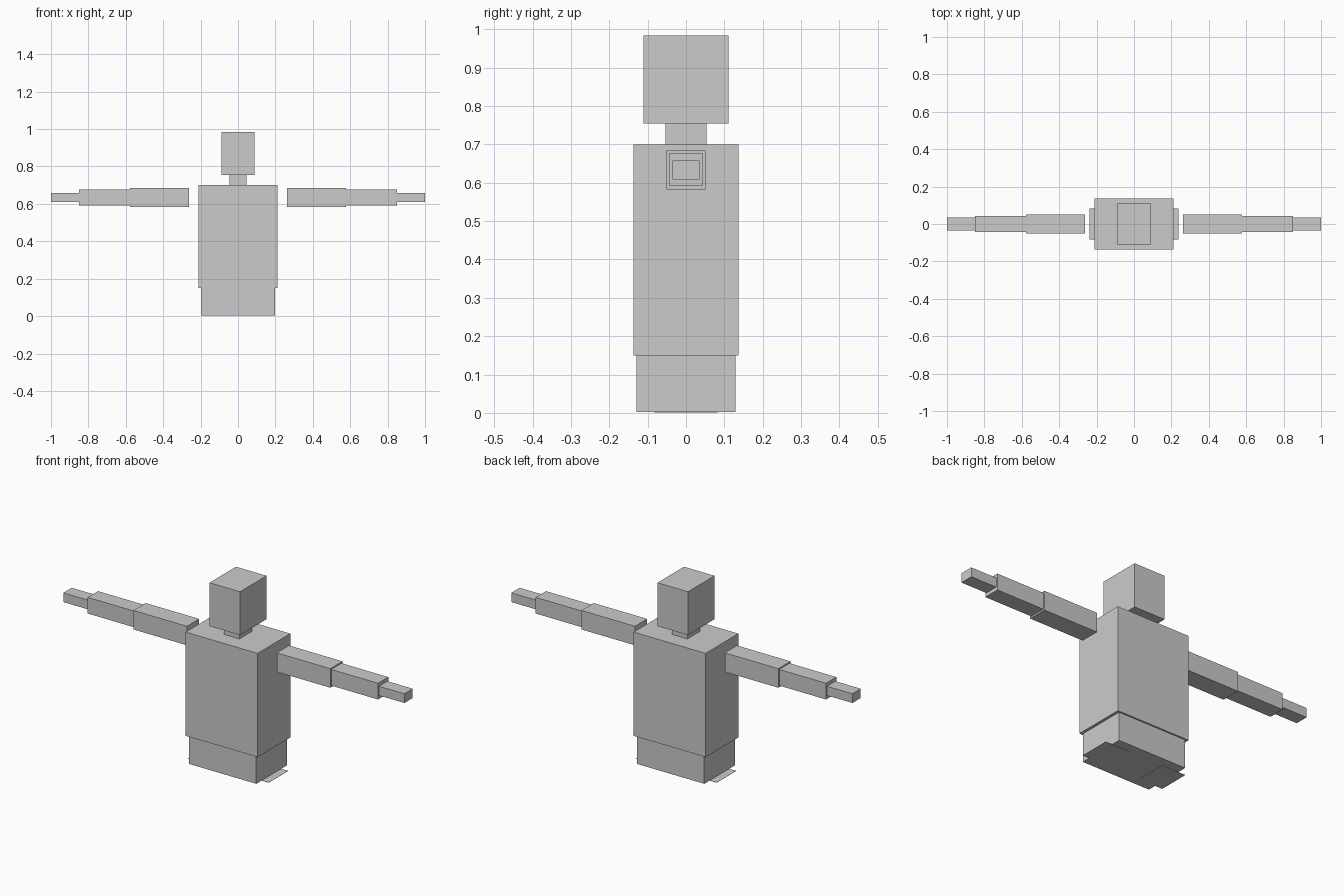
import bpy
import bmesh
from mathutils import Matrix, Vector

if "Cube" in bpy.data.objects:
    bpy.data.objects.remove(bpy.data.objects["Cube"])

grey = bpy.data.materials.new("plain_grey")
grey.diffuse_color = (0.6, 0.6, 0.6, 1.0)
grey.use_nodes = True
grey.node_tree.nodes["Principled BSDF"].inputs["Base Color"].default_value = grey.diffuse_color


def box(name, lo, hi):
    """Closed box spanning two opposite corners."""
    lo, hi = Vector(lo), Vector(hi)
    bm = bmesh.new()
    matrix = Matrix.Translation((lo + hi) / 2) @ Matrix.Diagonal((*(hi - lo), 1.0))
    bmesh.ops.create_cube(bm, size=1.0, matrix=matrix)
    mesh = bpy.data.meshes.new(name)
    bm.to_mesh(mesh)
    bm.free()
    mesh.materials.append(grey)
    obj = bpy.data.objects.new(name, mesh)
    bpy.context.collection.objects.link(obj)


def centred_box(name, half_x, half_y, z0, z1):
    box(name, (-half_x, -half_y, z0), (half_x, half_y, z1))


# Central column: pelvis, torso, neck, head
centred_box("pelvis", 0.197, 0.129, 0.002, 0.15)
centred_box("torso", 0.211, 0.137, 0.15, 0.70)
centred_box("neck", 0.045, 0.0535, 0.70, 0.754)
centred_box("head", 0.0895, 0.111, 0.754, 0.984)

# Outstretched arms and flat feet on both sides: x range, half depth, z range
limbs = {
    "upper_arm": (0.263, 0.577, 0.051, 0.583, 0.684),
    "forearm": (0.575, 0.851, 0.043, 0.591, 0.677),
    "hand": (0.851, 1.0, 0.035, 0.609, 0.658),
    "foot_plate": (0.10, 0.237, 0.082, 0.0, 0.001),
}
for side, label in ((-1, "left"), (1, "right")):
    for part, (x0, x1, half_y, z0, z1) in limbs.items():
        xa, xb = sorted((side * x0, side * x1))
        box(f"{label}_{part}", (xa, -half_y, z0), (xb, half_y, z1))
